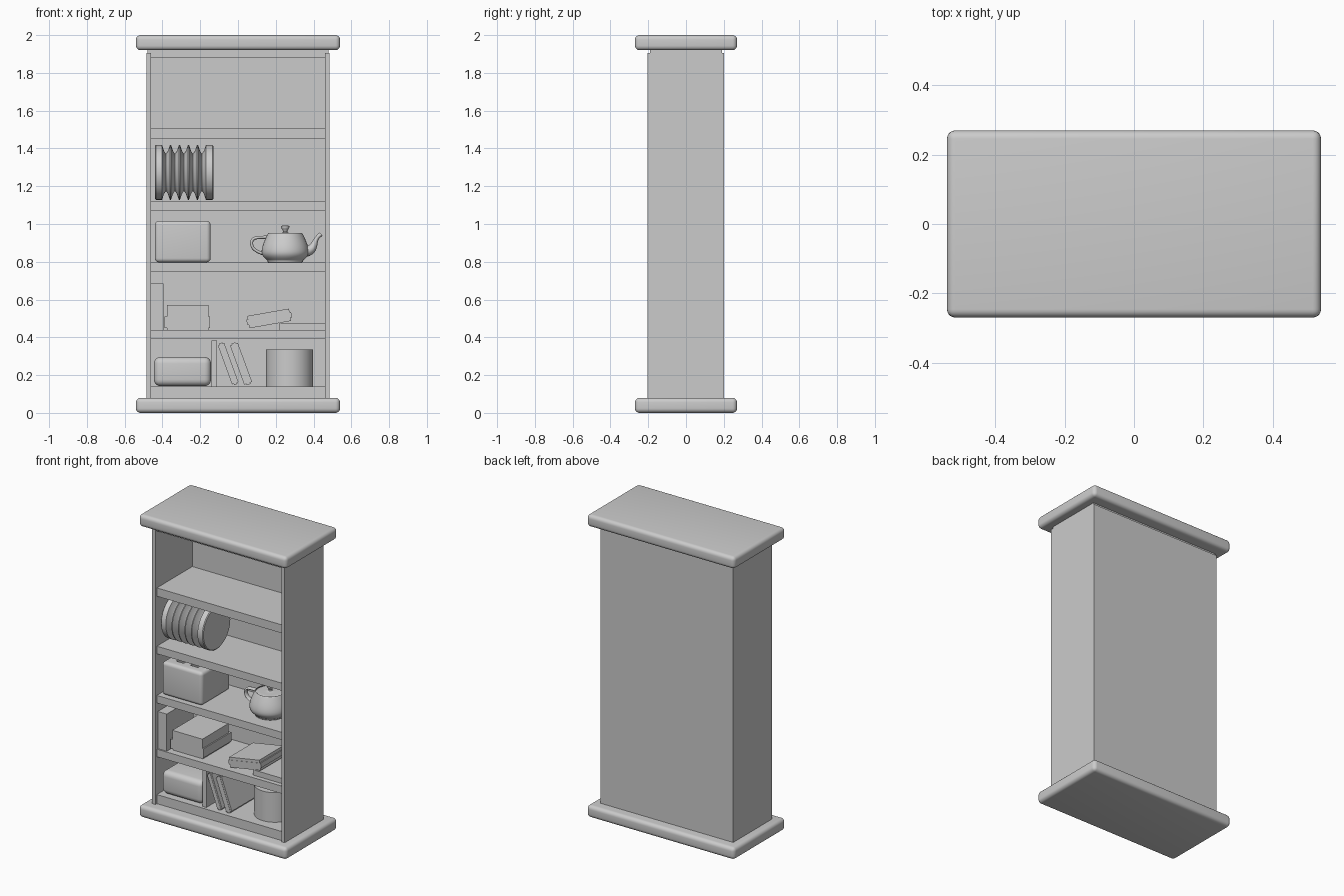
import bpy, bmesh, math
from mathutils import Vector, Matrix

if "Cube" in bpy.data.objects:
    bpy.data.objects.remove(bpy.data.objects["Cube"])


def finish(name, bm, smooth=None):
    bmesh.ops.recalc_face_normals(bm, faces=bm.faces)
    me = bpy.data.meshes.new(name)
    bm.to_mesh(me)
    bm.free()
    ob = bpy.data.objects.new(name, me)
    bpy.context.collection.objects.link(ob)
    if smooth:
        bpy.ops.object.select_all(action='DESELECT')
        bpy.context.view_layer.objects.active = ob
        ob.select_set(True)
        bpy.ops.object.shade_smooth_by_angle(angle=math.radians(smooth))
    return ob


def box(name, x, y, z, bevel=0, tilt=0):
    """Box from (min, max) ranges, tilted about y around its centre."""
    bm = bmesh.new()
    bmesh.ops.create_cube(bm, size=1)
    size = [b - a for a, b in (x, y, z)]
    mid = Vector([(a + b) / 2 for a, b in (x, y, z)])
    bmesh.ops.scale(bm, vec=size, verts=bm.verts)
    if bevel:
        bmesh.ops.bevel(bm, geom=bm.edges[:], offset=bevel, segments=5,
                        profile=0.5, affect='EDGES')
    bm.transform(Matrix.Translation(mid) @ Matrix.Rotation(math.radians(tilt), 4, 'Y'))
    return finish(name, bm, 50 if bevel else None)


def bezier(pts, n=8):
    """Samples of a chain of cubic segments sharing end points."""
    out = [Vector(pts[0])]
    for i in range(0, len(pts) - 1, 3):
        a, b, c, d = (Vector(p) for p in pts[i:i + 4])
        for k in range(1, n + 1):
            t = k / n
            out.append(a*(1-t)**3 + b*3*t*(1-t)**2 + c*3*t*t*(1-t) + d*t**3)
    return out


def lathe(name, profile, matrix, steps=40, smooth=40):
    """Spin (radius, height) points around z, then place with matrix."""
    bm = bmesh.new()
    vs = [bm.verts.new((p[0], 0, p[1])) for p in profile]
    es = [bm.edges.new(e) for e in zip(vs, vs[1:])]
    bmesh.ops.spin(bm, geom=vs + es, cent=(0, 0, 0), axis=(0, 0, 1),
                   angle=2 * math.pi, steps=steps)
    bmesh.ops.remove_doubles(bm, verts=bm.verts, dist=1e-5)
    bm.transform(matrix)
    return finish(name, bm, smooth)


def tube(name, path, radii, matrix, sides=16):
    """Sweep ellipses (in-plane, sideways radius) along an xz path."""
    bm = bmesh.new()
    rings = []
    for i, p in enumerate(path):
        d = (path[min(i + 1, len(path) - 1)] - path[max(i - 1, 0)]).normalized()
        a, b = radii(i / (len(path) - 1))
        ring = []
        for k in range(sides):
            t = 2 * math.pi * k / sides
            u = a * math.cos(t)
            ring.append(bm.verts.new((p[0] - d[1]*u, b * math.sin(t), p[1] + d[0]*u)))
        rings.append(ring)
    for r, s in zip(rings, rings[1:]):
        for k in range(sides):
            bm.faces.new((r[k], r[k-1], s[k-1], s[k]))
    bm.faces.new(rings[0])
    bm.faces.new(rings[-1])
    bm.transform(matrix)
    return finish(name, bm, 50)


# Cabinet: plinth, top, sides, back and shelves
for name, z in (("plinth", 0), ("top_slab", 1.92)):
    box(name, (-.54, .54), (-.27, .27), (z, z + .08), .024)
for name, s in (("left_side", -1), ("right_side", 1)):
    box(name, sorted((s * .46, s * .485)), (-.205, .2), (.075, 1.905))
box("back_panel", (-.46, .46), (.18, .2), (.075, 1.905))
box("ceiling_board", (-.48, .48), (-.19, .19), (1.88, 1.925))
for i, (a, b) in enumerate(((.075, .14), (.39, .44), (.745, .795), (1.07, 1.12), (1.45, 1.505))):
    box(f"shelf_{i + 1}", (-.46, .46), (-.19, .185), (a, b))

# Row of plates standing on edge, with thick end plates
R, r = .145, .098
peaks = [-.405 + .0476 * i for i in range(6)]
prof = [(0, -.44), (R - .005, -.44), (R, -.435)]
for i, p in enumerate(peaks):
    if i:
        prof += [(r + .015, p - .034), (r, p - .024), (r + .015, p - .014)]
    prof += [(R, p - .003), (R, p + .003)]
prof += [(R, -.135), (R - .005, -.13), (0, -.13)]
lathe("plates", prof, Matrix.Translation((0, -.035, 1.273)) @ Matrix.Rotation(math.pi / 2, 4, 'Y'))

# Toaster with two slots
toaster = box("toaster", (-.44, -.145), (-.17, .13), (.797, 1.017), .022)
for i, x in enumerate((-.345, -.24)):
    cut = box(f"slot_cutter_{i + 1}", (x - .028, x + .028), (-.115, .085), (.9, 1.1))
    cut.hide_render = True
    cut.hide_set(True)
    cut.display_type = 'WIRE'
    m = toaster.modifiers.new("slot", 'BOOLEAN')
    m.object = cut
    m.operation = 'DIFFERENCE'
    m.solver = 'EXACT'

# Teapot: body, lid, handle, spout
pot = Matrix.Translation((.25, -.02, .796)) @ Matrix.Scale(.0625, 4)
body = bezier([(1.4, 2.4), (1.34, 2.53), (1.44, 2.53), (1.5, 2.4), (1.75, 1.87), (2, 1.35), (2, .9),
               (2, .45), (1.5, .23), (1.5, .15), (1.5, .08), (1.5, 0), (1.3, 0)])
lathe("teapot_body", body + [Vector((0, 0))], pot)
lid = bezier([(0, 3.15), (.8, 3.15), (0, 2.7), (.2, 2.55), (.4, 2.4), (1.3, 2.55), (1.4, 2.38)])
lathe("teapot_lid", lid, pot)
tube("teapot_handle", bezier([(-1.5, 2.14), (-2.4, 2.14), (-2.85, 2.14), (-2.85, 1.65),
                              (-2.85, 1.2), (-2.5, .95), (-1.9, .75)]),
     lambda t: (.13, .25), pot)
tube("teapot_spout", bezier([(1.5, .95), (2.75, .95), (2.2, 1.9), (3.05, 2.4)], 14),
     lambda t: (.52 - .34 * min(1, t * 1.3), .6 - .36 * min(1, t * 1.3)), pot)

# Books on the second shelf
box("upright_book", (-.46, -.395), (-.18, .1), (.44, .685))
box("stack_book_lower", (-.39, -.147), (-.15, .14), (.45, .51))
box("stack_book_lower_cover", (-.375, -.155), (-.145, .135), (.44, .452))
box("stack_book_upper", (-.375, -.155), (-.15, .12), (.51, .572))
box("flat_book", (.22, .46), (-.16, .12), (.44, .475))
box("tilted_book_cover", (.045, .285), (-.165, .09), (.485, .515), tilt=-10)
box("tilted_book_pages", (.053, .277), (-.163, .088), (.467, .533), tilt=-10)

# Bottom shelf: rounded tin, books and a round canister
box("rounded_tin", (-.445, -.143), (-.17, .13), (.142, .296), .035)
box("bottom_upright_book", (-.14, -.112), (-.17, .11), (.14, .383))
for i, (x, w) in enumerate(((-.052, .036), (.016, .044))):
    box(f"leaning_book_{i + 1}", (x - w/2, x + w/2), (-.17, .1), (.15, .37), tilt=-20)
    box(f"leaning_book_cover_{i + 1}", (x - w/4, x + w/4), (-.172, .102), (.143, .377), tilt=-20)
lathe("canister", [(0, .14), (.125, .14), (.125, .336), (0, .336)],
      Matrix.Translation((.273, -.005, 0)), 32)
